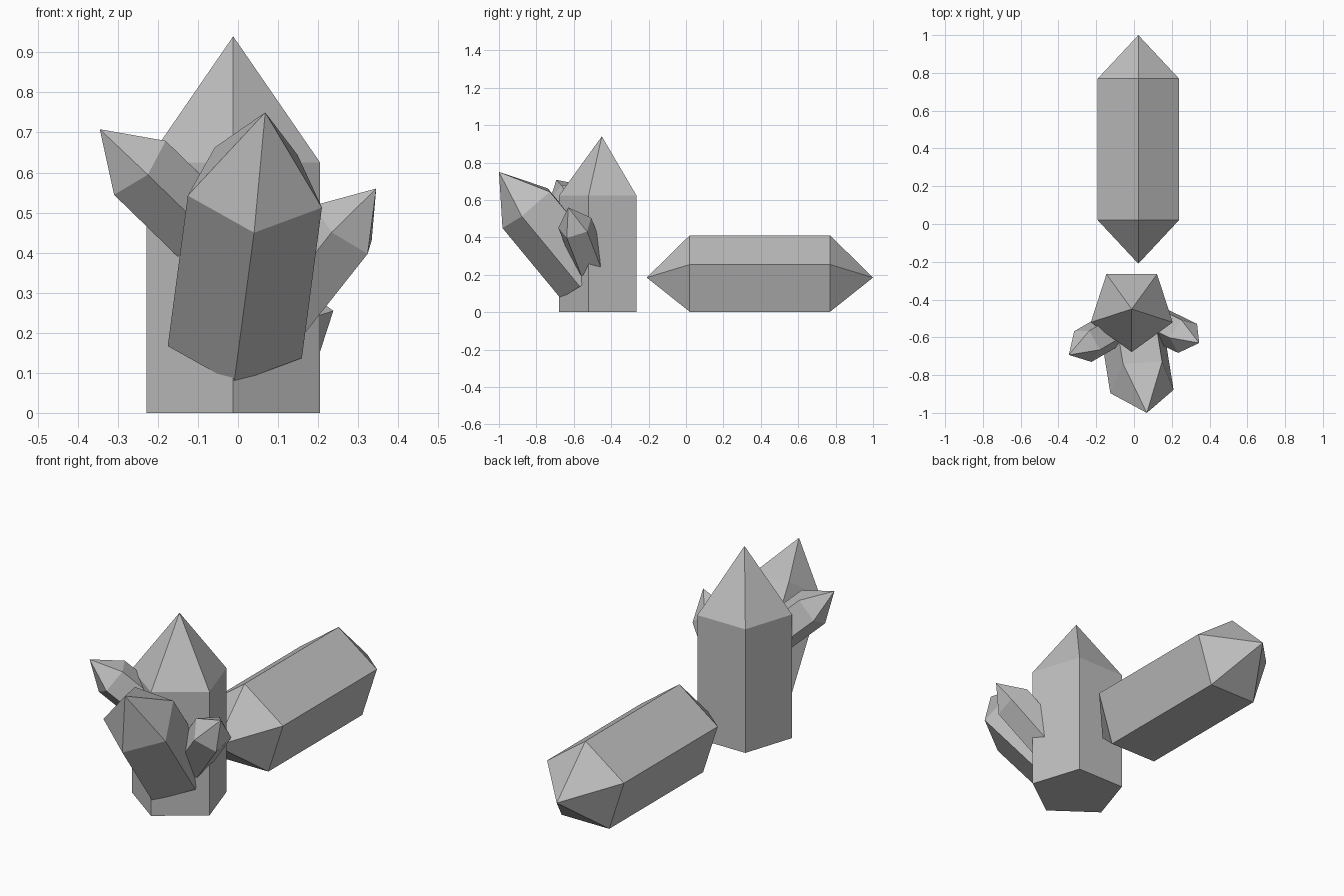
import bpy, bmesh, math
from mathutils import Vector

if "Cube" in bpy.data.objects:
    bpy.data.objects.remove(bpy.data.objects["Cube"])

stone = bpy.data.materials.new("grey crystal")
stone.diffuse_color = (0.52, 0.52, 0.52, 1)
stone.use_nodes = True
stone.node_tree.nodes["Principled BSDF"].inputs["Base Color"].default_value = stone.diffuse_color


def crystal(name, apex, axis, corner, radius, tip, length, double=False):
    """Five-sided prism with a pointed end; 'corner' is the direction of one edge."""
    apex, d = Vector(apex), Vector(axis).normalized()
    u = Vector(corner)
    u = (u - d * u.dot(d)).normalized()
    v = d.cross(u)
    bm = bmesh.new()

    def ring(center):
        return [bm.verts.new(center + radius * (u * math.cos(a) + v * math.sin(a)))
                for a in (math.tau * i / 5 for i in range(5))]

    top = ring(apex - d * tip)
    low = ring(apex - d * (tip + length))
    peak = bm.verts.new(apex)
    foot = bm.verts.new(apex - d * (2 * tip + length)) if double else None
    for i in range(5):
        j = (i + 1) % 5
        bm.faces.new((low[i], low[j], top[j], top[i]))
        bm.faces.new((top[i], top[j], peak))
        if double:
            bm.faces.new((low[j], low[i], foot))
    if not double:
        bm.faces.new(low[::-1])
    bmesh.ops.recalc_face_normals(bm, faces=bm.faces)
    mesh = bpy.data.meshes.new(name)
    bm.to_mesh(mesh)
    bm.free()
    mesh.materials.append(stone)
    bpy.context.collection.objects.link(bpy.data.objects.new(name, mesh))


# Upright cluster
crystal("main_crystal", (-0.012, -0.45, 0.94), (0, 0, 1), (0, -1, 0), 0.228, 0.315, 0.625)
crystal("front_crystal", (0.068, -1.0, 0.75), (0.102, -0.633, 0.765),
        (-0.003, -0.135, -0.113), 0.177, 0.245, 0.49)
crystal("right_small_crystal", (0.345, -0.63, 0.56), (0.594, -0.289, 0.75),
        (0.064, -0.05, -0.064), 0.097, 0.133, 0.27)
crystal("left_small_crystal", (-0.345, -0.693, 0.708), (-0.662, -0.386, 0.643),
        (-0.04, -0.021, -0.074), 0.098, 0.138, 0.275)

# Double-pointed crystal lying on the ground
crystal("lying_crystal", (0.023, 1.0, 0.185), (0, 1, 0), (0, 0, 1), 0.226, 0.23, 0.75, True)
